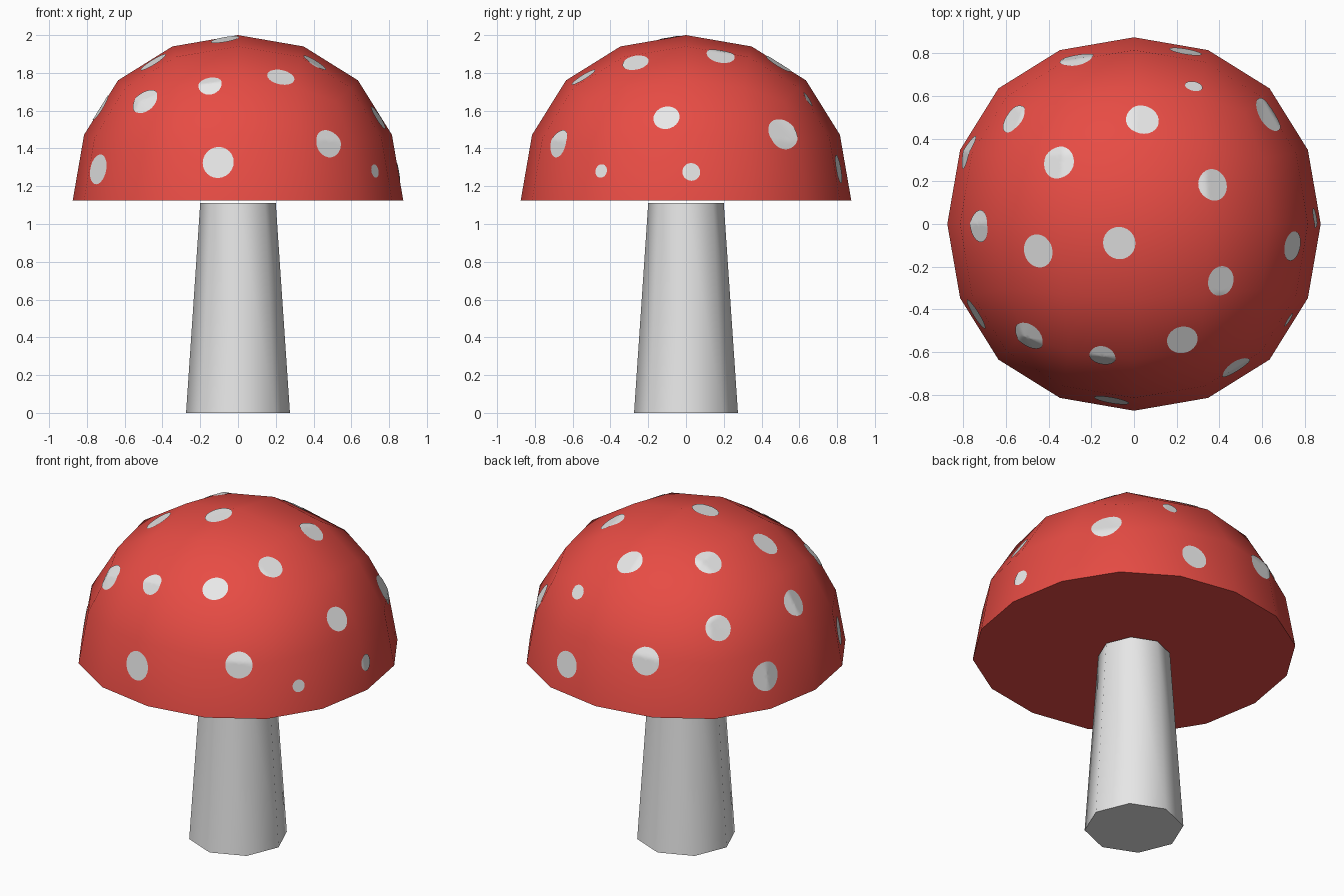
import bpy, bmesh, math
from mathutils import Vector
from mathutils.bvhtree import BVHTree

if "Cube" in bpy.data.objects:
    bpy.data.objects.remove(bpy.data.objects["Cube"])

CENTRE = Vector((0, 0, 1.125))
RADIUS = 0.875


def material(name, colour):
    m = bpy.data.materials.new(name)
    m.diffuse_color = (*colour, 1)
    m.use_nodes = True
    m.node_tree.nodes["Principled BSDF"].inputs["Base Color"].default_value = m.diffuse_color
    return m


RED = material("cap red", (0.8, 0.072, 0.058))
WHITE = material("pale grey", (0.8, 0.8, 0.8))


def finish(ob, mat):
    ob.data.materials.clear()
    ob.data.materials.append(mat)
    ob.data.shade_smooth()
    ob.data.set_sharp_from_angle(angle=math.radians(60))


# Stem: tapered eight-sided column
bpy.ops.mesh.primitive_cone_add(vertices=8, radius1=0.275, radius2=0.2,
                                depth=1.11, location=(0, 0, 0.555))
stem = bpy.context.object
stem.name = "stem"
finish(stem, WHITE)

# Cap: subdivided cube, halved and closed underneath
bpy.ops.mesh.primitive_cube_add(size=2)
cap = bpy.context.object
cap.name = "cap"
sub = cap.modifiers.new("round", 'SUBSURF')
sub.levels = sub.render_levels = 2
bpy.ops.object.modifier_apply(modifier=sub.name)
bm = bmesh.new()
bm.from_mesh(cap.data)
scale = RADIUS / max(v.co.z for v in bm.verts)
bmesh.ops.scale(bm, vec=(scale,) * 3, verts=bm.verts)
cut = bmesh.ops.bisect_plane(bm, geom=bm.verts[:] + bm.edges[:] + bm.faces[:],
                             dist=1e-4, plane_co=(0, 0, 0), plane_no=(0, 0, 1),
                             clear_inner=True)
bmesh.ops.holes_fill(bm, edges=[e for e in bm.edges if e.is_boundary], sides=0)
bmesh.ops.translate(bm, vec=CENTRE, verts=bm.verts)
bmesh.ops.recalc_face_normals(bm, faces=bm.faces)
tree = BVHTree.FromBMesh(bm)
bm.to_mesh(cap.data)
bm.free()
finish(cap, RED)

# Spots: thin round patches laid over the cap (x, y, z, diameter)
SPOTS = [
    (0.04, 0.49, 1.85, .155), (-0.35, 0.285, 1.87, .155), (0.365, 0.18, 1.88, .15),
    (-0.445, -0.125, 1.85, .157), (-0.07, -0.09, 1.98, .153), (0.405, -0.265, 1.85, .14),
    (0.225, -0.54, 1.775, .145), (-0.145, -0.61, 1.725, .125), (-0.487, -0.52, 1.645, .158),
    (-0.72, -0.01, 1.61, .152), (-0.555, 0.485, 1.60, .147), (-0.265, 0.765, 1.43, .162),
    (0.24, 0.805, 1.29, .152), (0.28, 0.645, 1.66, .083), (0.625, 0.508, 1.475, .175),
    (0.738, -0.103, 1.56, .14), (0.845, 0.028, 1.275, .095), (0.722, -0.447, 1.28, .072),
    (0.475, -0.67, 1.425, .152), (-0.105, -0.825, 1.325, .166), (-0.735, -0.42, 1.288, .16),
    (-0.77, 0.335, 1.31, .168),
]
RINGS, SIDES = 5, 24


def on_cap(bm, p):
    d = (p - CENTRE).normalized()
    hit = tree.ray_cast(CENTRE + d * 2, -d)[0]
    return bm.verts.new(hit + d * 0.004)


bm = bmesh.new()
for x, y, z, dia in SPOTS:
    n = (Vector((x, y, z)) - CENTRE).normalized()
    mid = tree.ray_cast(CENTRE + n * 2, -n)[0]
    u = n.orthogonal().normalized()
    w = n.cross(u)
    centre = on_cap(bm, mid)
    prev = None
    for r in range(1, RINGS + 1):
        rad = dia / 2 * r / RINGS
        ring = []
        for k in range(SIDES):
            a = math.tau * k / SIDES
            ring.append(on_cap(bm, mid + (u * math.cos(a) + w * math.sin(a)) * rad))
        for k in range(SIDES):
            j = (k + 1) % SIDES
            if prev:
                bm.faces.new((prev[k], ring[k], ring[j], prev[j]))
            else:
                bm.faces.new((centre, ring[k], ring[j]))
        prev = ring
mesh = bpy.data.meshes.new("cap_spots")
bm.to_mesh(mesh)
bm.free()
spots = bpy.data.objects.new("cap_spots", mesh)
bpy.context.collection.objects.link(spots)
finish(spots, WHITE)
